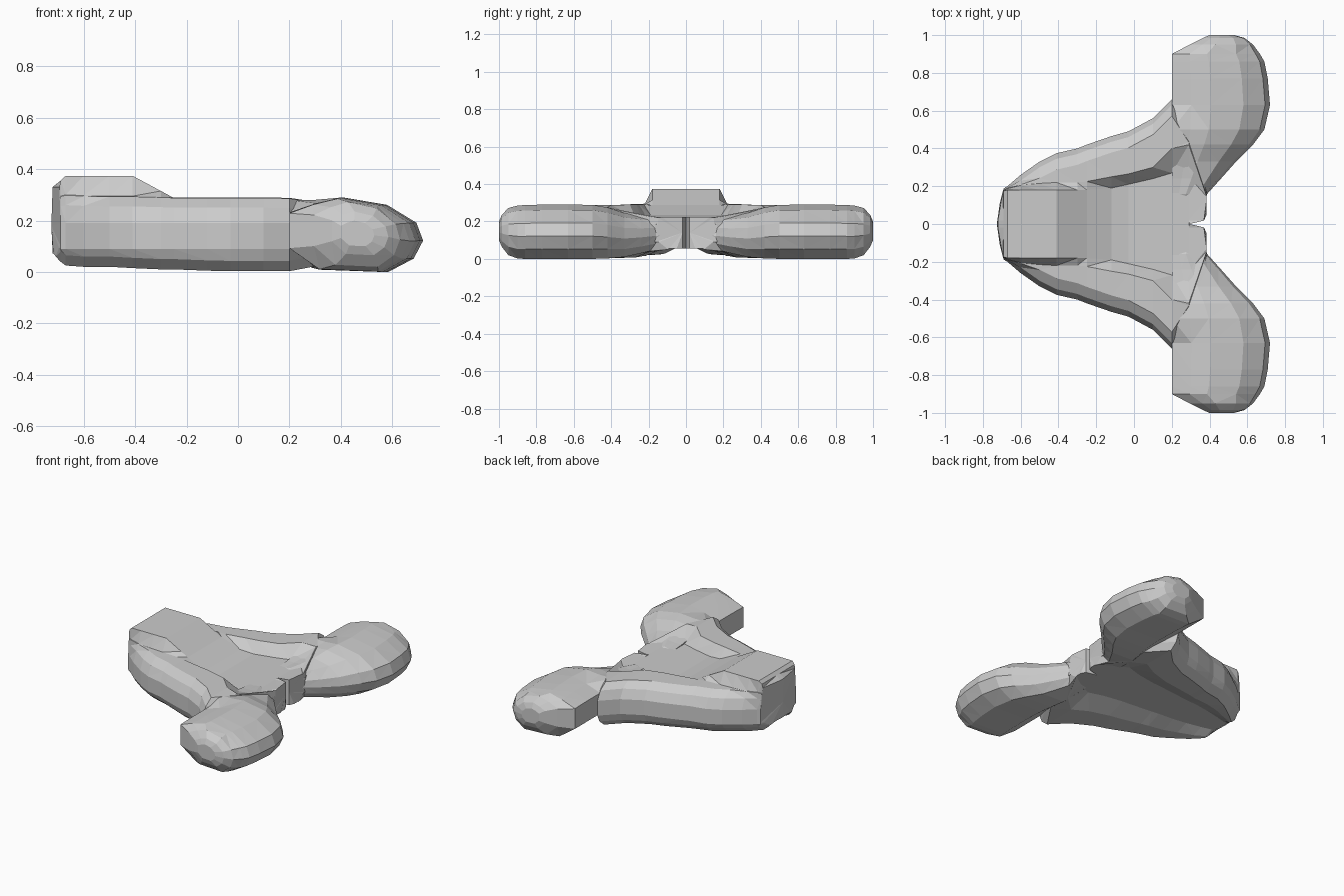
import bpy, bmesh


def finish(name, bm):
    """Turn one half into an object mirrored across y = 0."""
    bmesh.ops.triangulate(bm, faces=bm.faces[:])
    bmesh.ops.remove_doubles(bm, verts=bm.verts[:], dist=1e-5)
    bmesh.ops.recalc_face_normals(bm, faces=bm.faces[:])
    me = bpy.data.meshes.new(name)
    bm.to_mesh(me)
    bm.free()
    ob = bpy.data.objects.new(name, me)
    bpy.context.collection.objects.link(ob)
    m = ob.modifiers.new("mirror", 'MIRROR')
    m.use_axis = (False, True, False)
    m.merge_threshold = 0.0005


def skin(bm, rings, closed):
    vs = [[bm.verts.new(p) for p in r] for r in rings]
    n = len(vs[0])
    for a, b in zip(vs, vs[1:]):
        for i in range(n if closed else n - 1):
            j = (i + 1) % n
            bm.faces.new((a[i], a[j], b[j], b[i]))
    return vs


def fan(bm, ring, hub):
    c = bm.verts.new(hub)
    for a, b in zip(ring, ring[1:]):
        bm.faces.new((a, b, c))
    return c


# Central body: half section at x, from the middle of the top to the middle of the bottom
def body_ring(x, w, foot, zc, crest, zs, zb):
    edge = max(crest, w - 0.09) + 0.003
    half = [(0, zc), (0.018, zc), (foot, zc), (crest, zs), (edge, zs - 0.002),
            (max(w - 0.03, edge + 0.002), zs - 0.04), (w, 0.19), (w, 0.09),
            (w - 0.02, zb + 0.04), (w - 0.07, zb), (w * 0.55, zb + 0.005),
            (w * 0.3, 0.055), (0.018, 0.055), (0, 0.055)]
    return [(x, y, z) for y, z in half]


# x, half width, valley foot, centre height, crest position, crest height, underside
stations = [
    (-0.69, 0.188, 0.175, 0.355, 0.178, 0.295, 0.04),
    (-0.67, 0.20, 0.18, 0.374, 0.187, 0.30, 0.025),
    (-0.60, 0.26, 0.18, 0.374, 0.205, 0.297, 0.02),
    (-0.50, 0.33, 0.18, 0.374, 0.215, 0.295, 0.02),
    (-0.41, 0.375, 0.18, 0.374, 0.22, 0.295, 0.015),
    (-0.30, 0.40, 0.18, 0.315, 0.22, 0.292, 0.01),
    (-0.25, 0.42, 0.18, 0.288, 0.225, 0.29, 0.01),
    (-0.12, 0.465, 0.19, 0.235, 0.25, 0.29, 0.005),
    (-0.03, 0.49, 0.21, 0.22, 0.265, 0.29, 0.003),
    (0.10, 0.56, 0.24, 0.22, 0.30, 0.29, 0.003),
    (0.20, 0.66, 0.27, 0.22, 0.40, 0.288, 0.003),
    (0.29, 0.52, 0.25, 0.22, 0.42, 0.275, 0.02),
    (0.385, 0.165, 0.13, 0.225, 0.145, 0.22, 0.05),
]
rings = [body_ring(*s) for s in stations]

# Back wall bulges slightly towards the middle
back = [(-0.721 + 0.85 * y * y, y * 0.98, 0.18 + (z - 0.18) * 0.86) for _, y, z in rings[0]]
# Front edge: the middle is pulled back into a narrow notch
front = rings[-1]
for k in (0, -1):
    front[k] = (0.29 + 0.004, 0, front[k][2])
front[1] = (0.37, 0.018, front[1][2])
front[-2] = (0.37, 0.018, front[-2][2])

bm = bmesh.new()
vs = skin(bm, [back] + rings, False)
fan(bm, vs[0], (-0.726, 0, 0.18))
hub = fan(bm, vs[-1], (0.37, 0.018, 0.14))
bm.faces.new((vs[-1][-1], vs[-1][0], hub))
finish("contoured_body", bm)

# Side lobes: lofted outward along y from a rounded x-z section
lobe_section = [(0, .80), (0, .32), (.25, .03), (.74, 0), (.93, .18),
                (1, .42), (.95, .66), (.73, .9), (.4, 1), (.2, .92)]
# y, rear x, front x, underside, top
lobe_stations = [
    (0.10, 0.20, 0.37, 0.07, 0.20),
    (0.16, 0.20, 0.388, 0.05, 0.225),
    (0.24, 0.20, 0.46, 0.03, 0.232),
    (0.33, 0.20, 0.54, 0.01, 0.245),
    (0.42, 0.20, 0.63, 0.003, 0.275),
    (0.50, 0.20, 0.69, 0.0, 0.289),
    (0.63, 0.20, 0.72, 0.0, 0.29),
    (0.77, 0.20, 0.708, 0.0, 0.29),
    (0.86, 0.20, 0.69, 0.0, 0.288),
    (0.90, 0.20, 0.667, 0.002, 0.285),
    (0.95, 0.295, 0.63, 0.02, 0.272),
    (0.985, 0.365, 0.585, 0.065, 0.235),
    (1.00, 0.40, 0.53, 0.10, 0.20),
]


def lobe_ring(y, a, b, lo, hi):
    # inner stations keep a flat top so they blend into the body
    flat = y < 0.6
    return [(a + u * (b - a), y, lo + (max(v, 0.97) if flat and u < 0.3 and v > 0.7 else v) * (hi - lo))
            for u, v in lobe_section]


bm = bmesh.new()
vs = skin(bm, [lobe_ring(*s) for s in lobe_stations], True)
bm.faces.new(vs[0])
bm.faces.new(vs[-1])
finish("side_lobes", bm)
